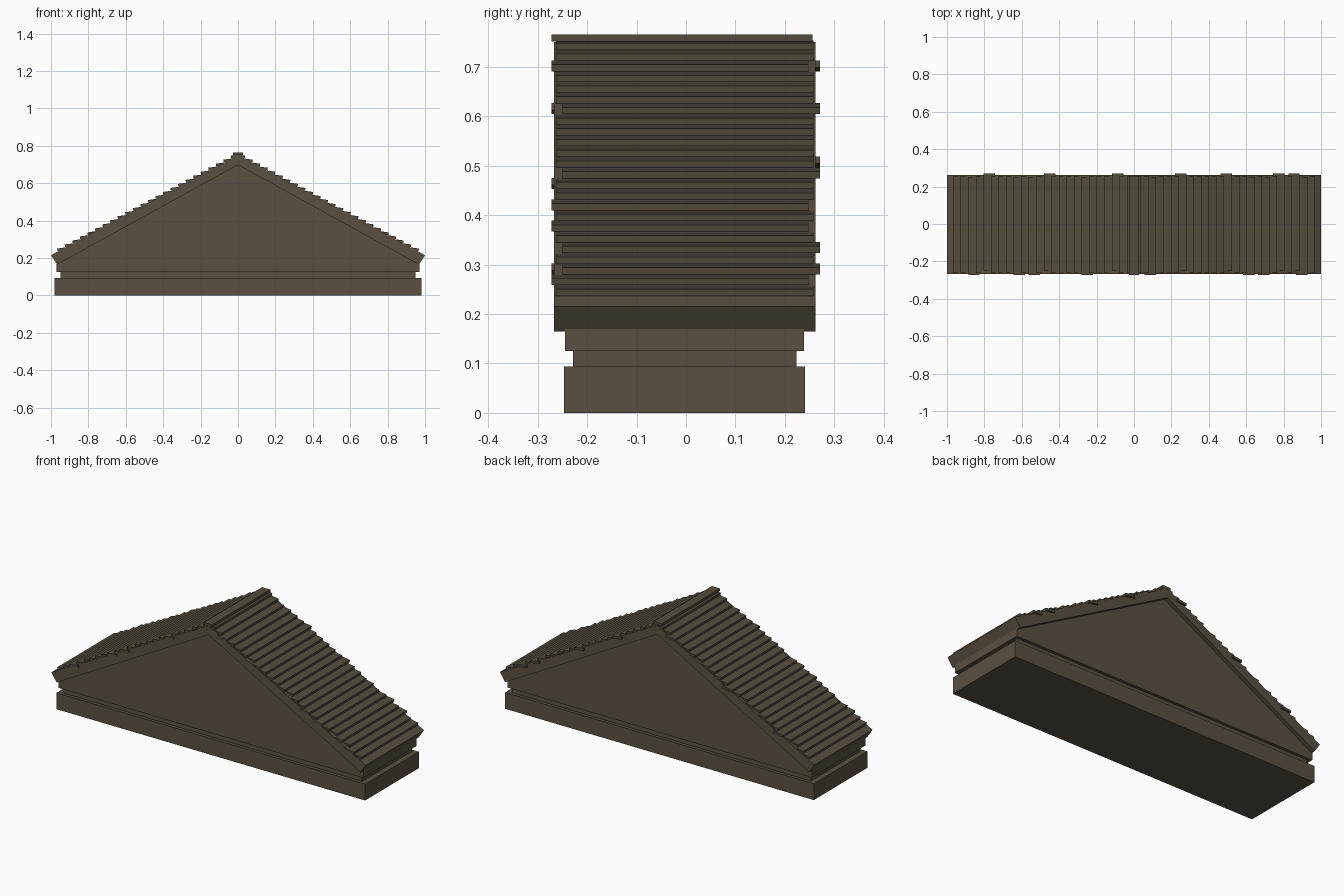
import bpy, math

if "Cube" in bpy.data.objects:
    bpy.data.objects.remove(bpy.data.objects["Cube"])

def material(name, col):
    m = bpy.data.materials.new(name)
    m.diffuse_color = (*col, 1)
    m.use_nodes = True
    m.node_tree.nodes["Principled BSDF"].inputs["Base Color"].default_value = m.diffuse_color
    return m

STONE = material("brown_stone", (0.101, 0.079, 0.054))
WOOD = material("dark_wood", (0.087, 0.071, 0.047))

def prism(name, profile, y0, y1, mat):
    """Extrude an x-z outline along y."""
    n = len(profile)
    verts = [(x, y, z) for y in (y0, y1) for x, z in profile]
    faces = [tuple(range(n)), tuple(range(2 * n - 1, n - 1, -1))]
    faces += [(i, i + n, (i + 1) % n + n, (i + 1) % n) for i in range(n)]
    me = bpy.data.meshes.new(name)
    me.from_pydata(verts, [], faces)
    me.materials.append(mat)
    ob = bpy.data.objects.new(name, me)
    bpy.context.collection.objects.link(ob)
    # consistent outward normals
    import bmesh
    bm = bmesh.new()
    bm.from_mesh(me)
    bmesh.ops.recalc_face_normals(bm, faces=bm.faces)
    bm.to_mesh(me)
    bm.free()
    return ob

def slab(name, w, z0, z1, y0, y1, mat):
    return prism(name, [(-w, z0), (w, z0), (w, z1), (-w, z1)], y0, y1, mat)

# Stepped base
slab("base", 0.982, 0.0, 0.094, -0.247, 0.241, STONE)
slab("recessed_band", 0.95, 0.094, 0.125, -0.229, 0.223, STONE)

# Gable body
prism("gable", [(-0.97, 0.125), (0.97, 0.125), (0.97, 0.172), (0, 0.71), (-0.97, 0.172)],
      -0.245, 0.239, STONE)

# Sloped roof slab with overhang
APEX, EAVE = 0.75, 0.215
SLOPE = APEX - EAVE
prism("roof", [(1.0, EAVE), (0, APEX), (-1.0, EAVE), (-0.967, 0.165), (0, 0.698), (0.967, 0.165)],
      -0.267, 0.262, STONE)

# Overlapping roof planks, a few slid forward or back
COUNT, TIP, TOP = 24, 0.965, 0.036
STEP = (TIP - TOP) / (COUNT - 1)
BACK = (-0.78, -0.46, -0.10, 0.27, 0.50, 0.78, 0.86)
FRONT = (-0.86, -0.62, -0.54, -0.26, 0.10, 0.63, 0.70, 0.90)
TILT, THICK = math.radians(8), 0.014
ca, sa = math.cos(TILT), math.sin(TILT)
for side in (-1, 1):
    for i in range(COUNT):
        x = TIP - i * STEP
        z = APEX - SLOPE * x + 0.003
        length = min(0.06, x / ca)
        mid = side * (x - 0.02)
        shift = 0.0
        if any(abs(mid - b) < STEP / 2 for b in BACK):
            shift = 0.013
        elif any(abs(mid - f) < STEP / 2 for f in FRONT):
            shift = -0.010
        pts = [(0, 0), (length, 0), (length, THICK), (0, THICK)]
        outline = [(side * (x - (u * ca - v * sa)), z + u * sa + v * ca) for u, v in pts]
        prism(f"roof_plank_{'left' if side < 0 else 'right'}_{i + 1}", outline,
              -0.2625 + shift, 0.2575 + shift, WOOD)

# Ridge cap
slab("ridge_cap", 0.026, 0.751, 0.765, -0.2725, 0.256, WOOD)
